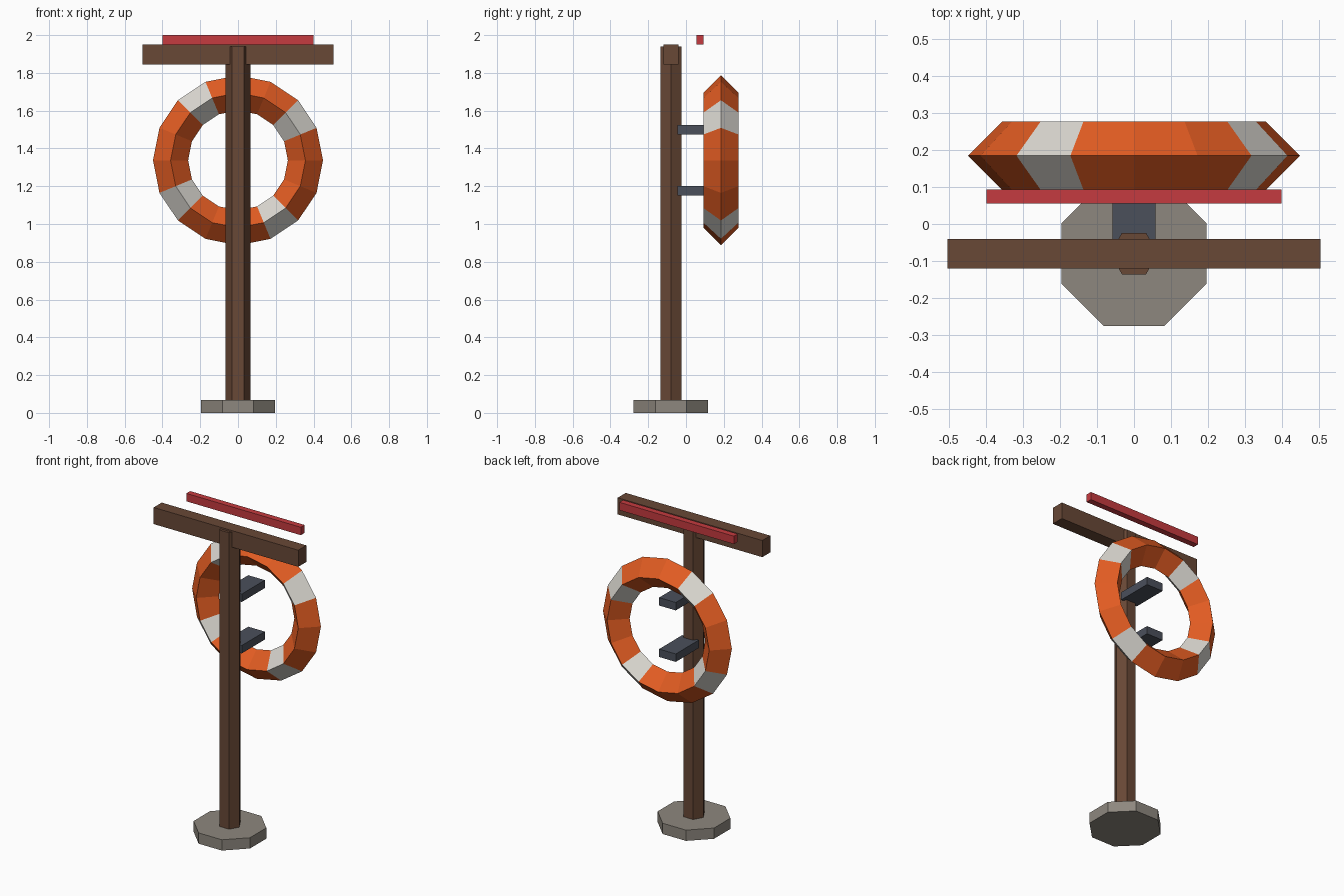
import bpy
from math import cos, sin, pi

if "Cube" in bpy.data.objects:
    bpy.data.objects.remove(bpy.data.objects["Cube"], do_unlink=True)


def material(name, rgb):
    m = bpy.data.materials.new(name)
    m.use_nodes = True
    m.diffuse_color = (*rgb, 1)
    m.node_tree.nodes["Principled BSDF"].inputs["Base Color"].default_value = (*rgb, 1)
    return m


wood = material("brown wood", (0.14, 0.065, 0.037))
stone = material("grey concrete", (0.27, 0.245, 0.21))
steel = material("dark steel", (0.07, 0.08, 0.105))
red = material("red paint", (0.56, 0.043, 0.05))
orange = material("orange foam", (0.76, 0.107, 0.016))
white = material("white band", (0.71, 0.69, 0.64))


def finish(name, *mats):
    ob = bpy.context.object
    ob.name = ob.data.name = name
    for m in mats:
        ob.data.materials.append(m)
    return ob


def box(name, mat, x, y0, y1, z0, z1):
    """Box of half width x, centred on the middle plane."""
    bpy.ops.mesh.primitive_cube_add(size=1, location=(0, (y0 + y1) / 2, (z0 + z1) / 2))
    ob = finish(name, mat)
    for v in ob.data.vertices:
        v.co.x *= 2 * x
        v.co.y *= y1 - y0
        v.co.z *= z1 - z0


def prism(name, mat, sides, radius, turn, z0, z1):
    """Upright prism around the post axis."""
    bpy.ops.mesh.primitive_cylinder_add(vertices=sides, radius=radius, depth=z1 - z0,
                                        location=(0, -0.08, (z0 + z1) / 2))
    ob = finish(name, mat)
    for i, v in enumerate(ob.data.vertices):
        a = 2 * pi * (i // 2 + turn) / sides
        v.co.x, v.co.y = radius * cos(a), radius * sin(a)


# Stand
prism("base", stone, 8, 0.213, 0.5, 0, 0.068)
prism("post", wood, 6, 0.065, 0, 0.06, 1.94)
box("crossbeam", wood, 0.505, -0.12, -0.04, 1.845, 1.95)
box("top_rail", red, 0.4, 0.055, 0.093, 1.95, 2.0)

# Brackets that carry the ring
for name, z in (("upper_bracket", 1.5), ("lower_bracket", 1.175)):
    box(name, steel, 0.058, -0.045, 0.185, z - 0.025, z + 0.025)

# Ring with a diamond section and four white bands
SEGMENTS, SECTION = 16, 4
MAJOR, MINOR = 0.357, 0.093
verts, faces = [], []
for i in range(SEGMENTS):
    a = 2 * pi * i / SEGMENTS
    for j in range(SECTION):
        b = 2 * pi * j / SECTION
        r = MAJOR + MINOR * cos(b)
        verts.append((r * cos(a), MINOR * sin(b), r * sin(a)))
        k, n = (i + 1) % SEGMENTS, (j + 1) % SECTION
        faces.append((i * SECTION + j, i * SECTION + n, k * SECTION + n, k * SECTION + j))
mesh = bpy.data.meshes.new("life_ring")
mesh.from_pydata(verts, [], faces)
ring = bpy.data.objects.new("life_ring", mesh)
ring.location = (0, 0.185, 1.337)
bpy.context.collection.objects.link(ring)
mesh.materials.append(orange)
mesh.materials.append(white)
for p in mesh.polygons:
    p.material_index = int(p.index // SECTION % 4 == 1)
